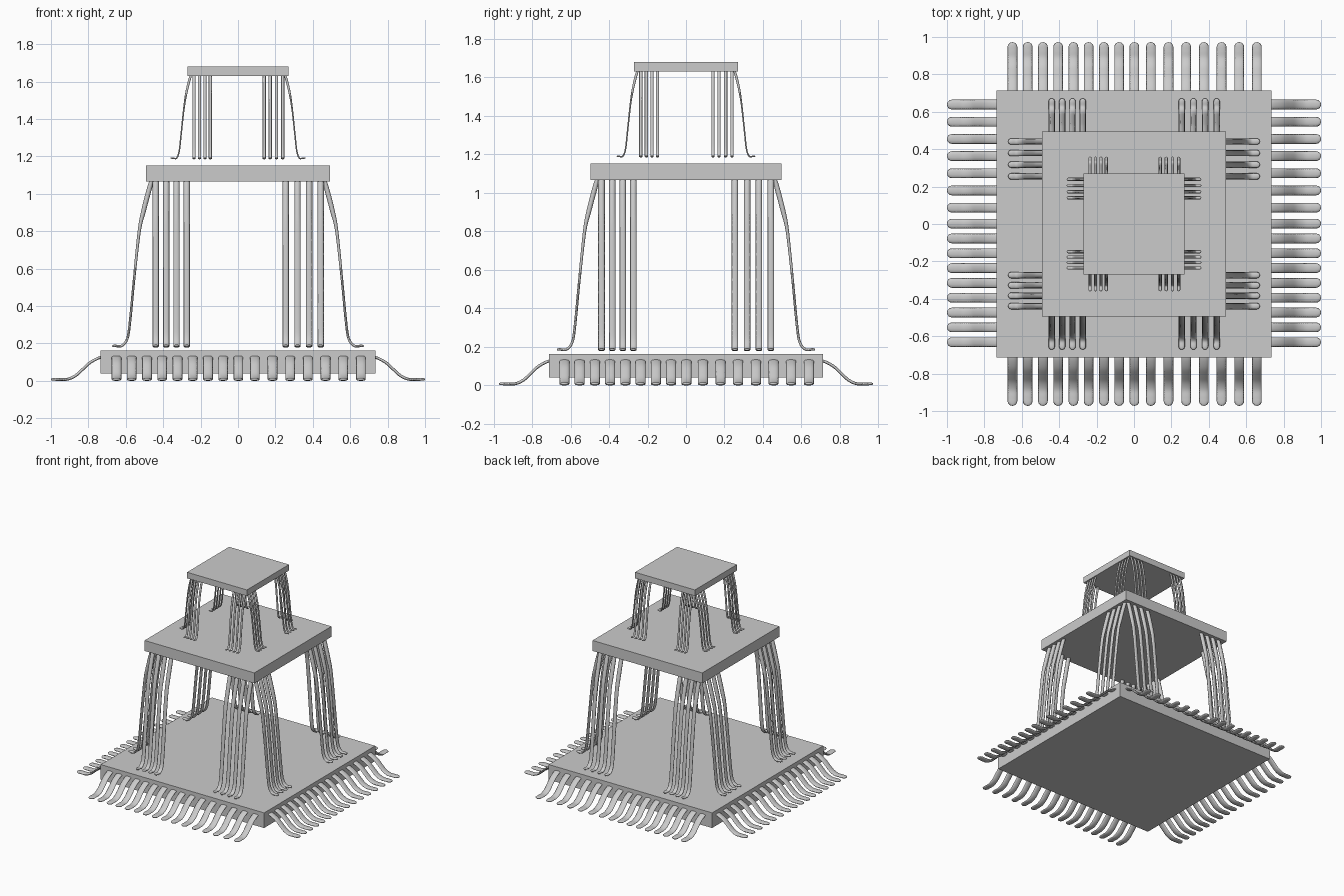
import bpy, bmesh, math
from mathutils import Vector

if "Cube" in bpy.data.objects:
    bpy.data.objects.remove(bpy.data.objects["Cube"])


def plate(name, hx, hy, z0, z1):
    bm = bmesh.new()
    bmesh.ops.create_cube(bm, size=1)
    for v in bm.verts:
        v.co = Vector((v.co.x * 2 * hx, v.co.y * 2 * hy,
                       (z0 + z1) / 2 + v.co.z * (z1 - z0)))
    finish(name, bm)


def finish(name, bm, smooth=False):
    bmesh.ops.recalc_face_normals(bm, faces=bm.faces[:])
    me = bpy.data.meshes.new(name)
    bm.to_mesh(me)
    bm.free()
    if smooth:
        for p in me.polygons:
            p.use_smooth = True
    ob = bpy.data.objects.new(name, me)
    bpy.context.collection.objects.link(ob)
    return ob


def smooth_path(pts, steps=4):
    # Catmull-Rom through (outward, height, half thickness)
    P = [Vector(p) for p in pts]
    P = [2 * P[0] - P[1]] + P + [2 * P[-1] - P[-2]]
    out = []
    for i in range(1, len(P) - 2):
        a, b, c, d = P[i - 1:i + 3]
        for k in range(steps):
            t = k / steps
            out.append(0.5 * (2 * b + (c - a) * t + (2 * a - 5 * b + 4 * c - d) * t * t
                              + (3 * b - a - 3 * c + d) * t ** 3))
    return out + [P[-2]]


def lead_rings(pts, half_w):
    # (outward, height, half thickness, half width, normal) with a rounded foot
    foot = Vector(pts[-1])
    path = smooth_path(pts[:-1] + [(foot.x - half_w, foot.y, foot.z)])
    rings = []
    for i, p in enumerate(path):
        t = path[min(i + 1, len(path) - 1)] - path[max(i - 1, 0)]
        n = Vector((-t.y, t.x)).normalized()
        rings.append((p.x, p.y, p.z, half_w, n))
    for k in range(1, 5):
        a = math.radians(21 * k)
        rings.append((foot.x - half_w + half_w * math.sin(a), foot.y,
                      foot.z * math.cos(a) ** 0.5, half_w * math.cos(a), Vector((0, 1))))
    return rings


def leads(name, pts, half_w, positions, sy, sides=10):
    rings = lead_rings(pts, half_w)
    # outward axis, sideways axis, position scale, outward scale
    directions = {"right": ((1, 0), (0, 1), sy, 1), "left": ((-1, 0), (0, 1), sy, 1),
                  "back": ((0, 1), (1, 0), 1, sy), "front": ((0, -1), (1, 0), 1, sy)}
    for side, (o, l, ps, osc) in directions.items():
        o, l = Vector((*o, 0)), Vector((*l, 0))
        bm = bmesh.new()
        for pos in positions:
            prev = None
            for r, z, th, w, n in rings:
                ring = []
                for k in range(sides):
                    a = 2 * math.pi * k / sides
                    u, v = w * math.cos(a), th * math.sin(a)
                    co = o * (r * osc + n.x * v) + l * (pos * ps + u)
                    co.z = z + n.y * v
                    ring.append(bm.verts.new(co))
                if prev:
                    for k in range(sides):
                        j = (k + 1) % sides
                        bm.faces.new((prev[k], prev[j], ring[j], ring[k]))
                else:
                    bm.faces.new(ring)
                prev = ring
            bm.faces.new(prev)
        finish(f"{name}_{side}", bm, True)


# Three stacked square plates
plate("base_plate", 0.734, 0.713, 0.04, 0.163)
plate("middle_plate", 0.493, 0.495, 1.067, 1.152)
plate("top_plate", 0.269, 0.27, 1.631, 1.68)

# Short splayed leads around the base plate
base_pos = [-0.65 + 0.0815 * i for i in range(9)] + [0.09 + 0.0945 * i for i in range(7)]
leads("base_leads",
      [(0.71, 0.128, .008), (0.74, 0.124, .008), (0.79, 0.098, .008), (0.83, 0.062, .008),
       (0.868, 0.028, .008), (0.91, 0.009, .008), (0.95, 0.008, .008), (1.0, 0.008, .008)],
      0.026, base_pos, 0.972)

# Long corner leads under the middle plate
leads("middle_leads",
      [(0.458, 1.08, .012), (0.476, 1.02, .014), (0.507, 0.9, .013), (0.528, 0.8, .009),
       (0.555, 0.55, .007), (0.577, 0.32, .007), (0.592, 0.225, .007),
       (0.622, 0.187, .007), (0.673, 0.187, .007)],
      0.017, [-0.44, -0.384, -0.329, -0.274, 0.255, 0.318, 0.38, 0.442], 0.998)

# Thin corner leads under the top plate
leads("top_leads",
      [(0.25, 1.64, .006), (0.262, 1.6, .007), (0.278, 1.53, .006), (0.29, 1.45, .0045),
       (0.305, 1.31, .004), (0.314, 1.23, .004), (0.328, 1.191, .004), (0.36, 1.191, .004)],
      0.0085, [-0.235, -0.206, -0.177, -0.148, 0.14, 0.172, 0.206, 0.239], 1.0)
